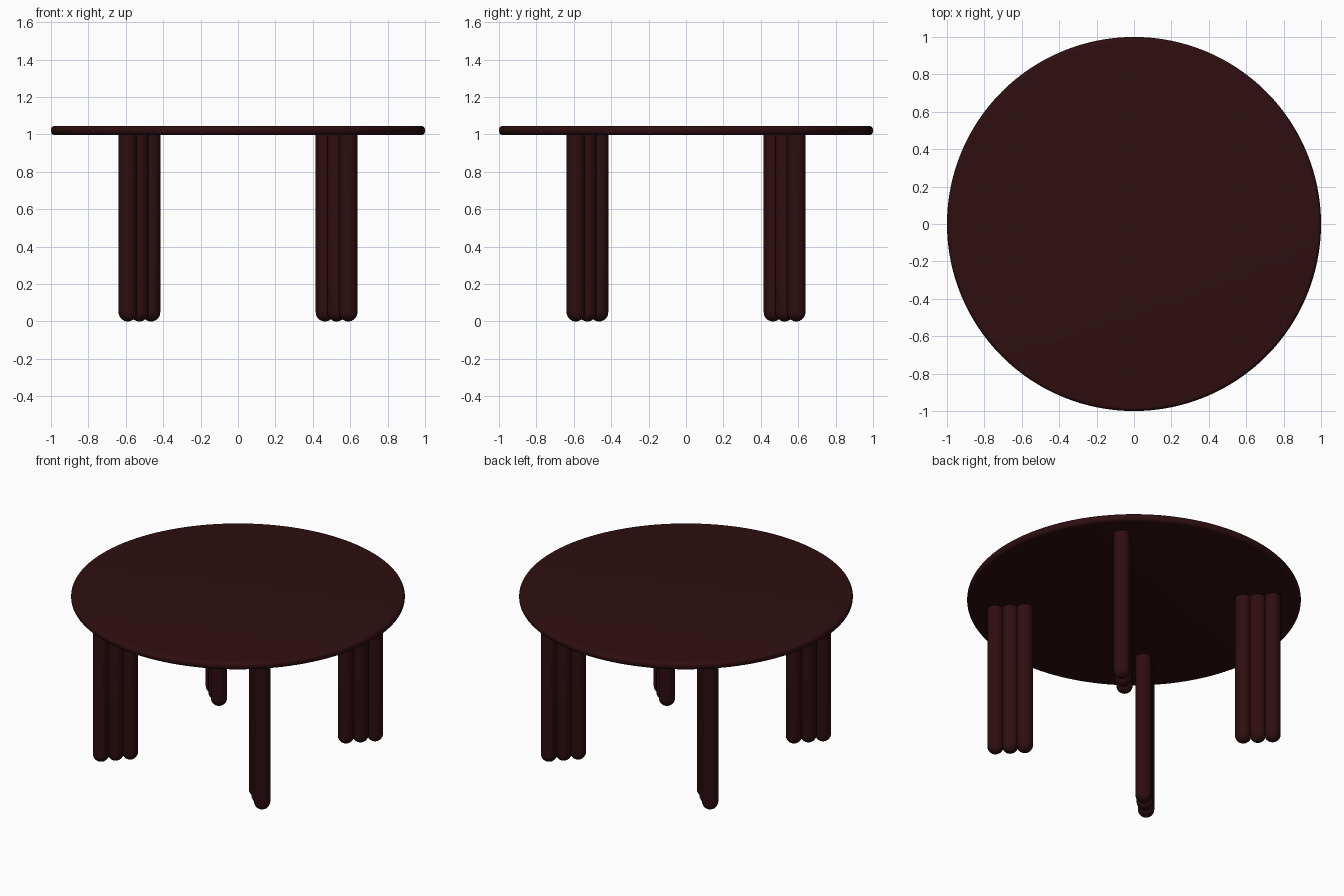
import bpy, bmesh, math

if "Cube" in bpy.data.objects:
    bpy.data.objects.remove(bpy.data.objects["Cube"], do_unlink=True)

COLOUR = (0.028, 0.0045, 0.005, 1)
wood = bpy.data.materials.new("dark mahogany")
wood.use_nodes = True
wood.diffuse_color = COLOUR
wood.node_tree.nodes["Principled BSDF"].inputs["Base Color"].default_value = COLOUR


def lathe(name, profile, centres, steps):
    """Spin an (r, z) profile that starts and ends on the axis, once per centre."""
    bm = bmesh.new()
    for cx, cy in centres:
        verts = [bm.verts.new((cx + r, cy, z)) for r, z in profile]
        edges = [bm.edges.new(pair) for pair in zip(verts, verts[1:])]
        bmesh.ops.spin(bm, geom=verts + edges, cent=(cx, cy, 0), axis=(0, 0, 1),
                       angle=math.tau, steps=steps)
    bmesh.ops.remove_doubles(bm, verts=bm.verts, dist=0.0001)
    bmesh.ops.recalc_face_normals(bm, faces=bm.faces)
    mesh = bpy.data.meshes.new(name)
    bm.to_mesh(mesh)
    bm.free()
    mesh.materials.append(wood)
    obj = bpy.data.objects.new(name, mesh)
    bpy.context.collection.objects.link(obj)
    bpy.ops.object.select_all(action="DESELECT")
    obj.select_set(True)
    bpy.context.view_layer.objects.active = obj
    bpy.ops.object.shade_smooth_by_angle(angle=math.radians(35))
    return obj


def arc(r, z, radius, start, end, n):
    angles = [math.radians(start + (end - start) * i / n) for i in range(n + 1)]
    return [(r + radius * math.cos(a), z + radius * math.sin(a)) for a in angles]


# Round top with a softly rounded rim
BOTTOM, TOP, FILLET = 0.997, 1.045, 0.021
rim = (arc(1 - FILLET, BOTTOM + FILLET, FILLET, -90, 0, 6)
       + arc(1 - FILLET, TOP - FILLET, FILLET, 0, 90, 6))
lathe("table_top", [(0, BOTTOM)] + rim + [(0, TOP)], [(0, 0)], 128)

# Four legs, each three round posts in a radial row with domed feet
POST, MIDDLE, GAP = 0.049, 0.527, 0.0625
post = [(0, 0)] + arc(0, POST, POST, -90, 0, 8)[1:] + [(POST, 1.0), (0, 1.0)]
for side, sx in (("right", -1), ("left", 1)):
    for end, sy in (("front", -1), ("back", 1)):
        row = [(sx * (MIDDLE + k * GAP), sy * (MIDDLE + k * GAP)) for k in (-1, 0, 1)]
        lathe(f"{end}_{side}_leg", post, row, 32)
